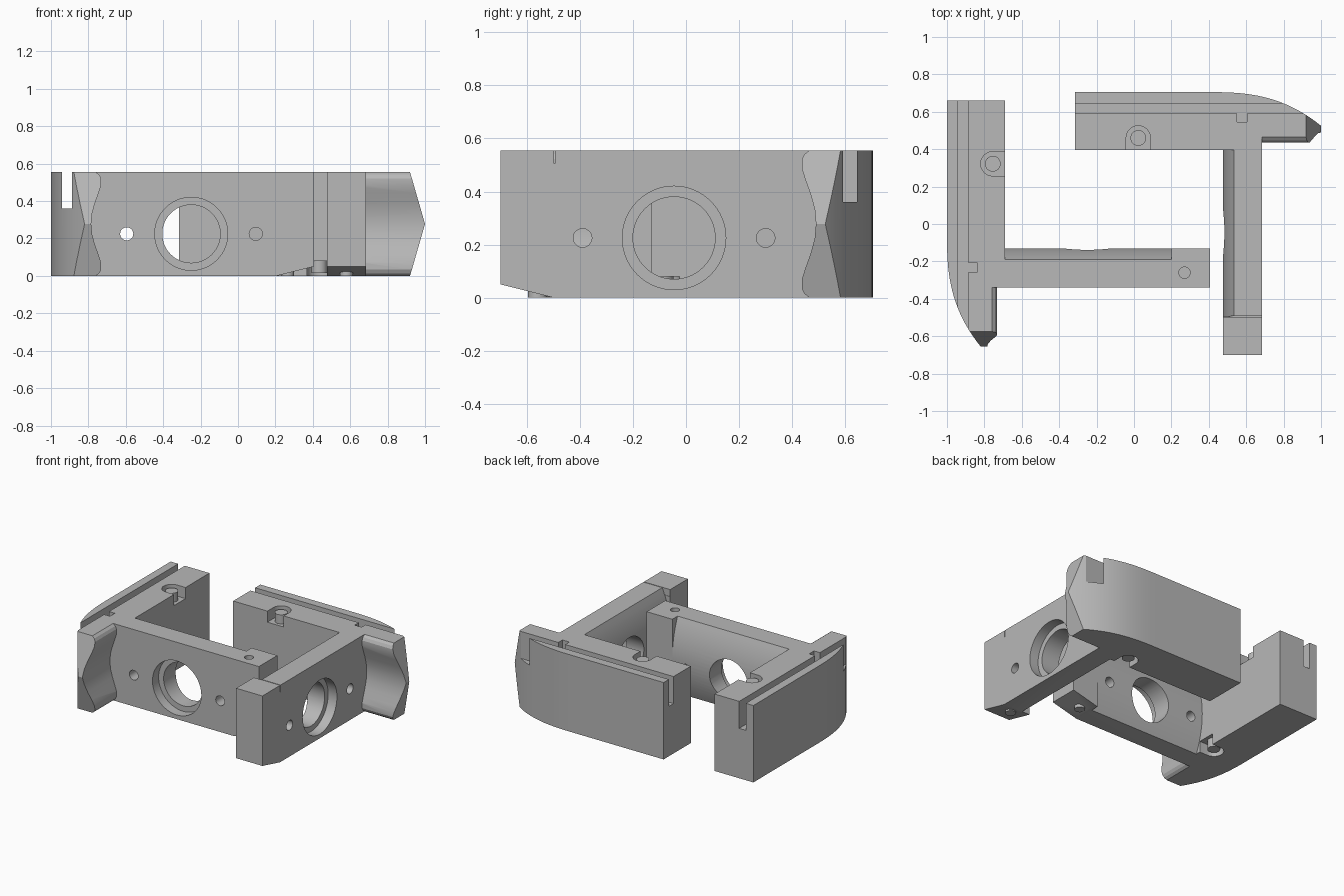
import bpy, bmesh, math
from mathutils import Vector

if "Cube" in bpy.data.objects:
    bpy.data.objects.remove(bpy.data.objects["Cube"])

H = 0.555
MID = H / 2

mat = bpy.data.materials.new("plain grey")
mat.use_nodes = True
grey = (0.48, 0.48, 0.48, 1)
mat.diffuse_color = grey
mat.node_tree.nodes["Principled BSDF"].inputs["Base Color"].default_value = grey


def prism(name, points, axis, lo, hi):
    """Extrude a 2D profile along an axis (0 = arm, 1 = bar, 2 = up)."""
    others = [i for i in range(3) if i != axis]
    bm = bmesh.new()
    verts = []
    for p in points:
        co = [0, 0, 0]
        co[others[0]], co[others[1]], co[axis] = p[0], p[1], lo
        verts.append(bm.verts.new(co))
    face = bm.faces.new(verts)
    ext = bmesh.ops.extrude_face_region(bm, geom=[face])
    move = Vector((0, 0, 0))
    move[axis] = hi - lo
    top = [g for g in ext["geom"] if isinstance(g, bmesh.types.BMVert)]
    bmesh.ops.translate(bm, verts=top, vec=move)
    bmesh.ops.recalc_face_normals(bm, faces=bm.faces)
    mesh = bpy.data.meshes.new(name)
    bm.to_mesh(mesh)
    bm.free()
    mesh.materials.append(mat)
    ob = bpy.data.objects.new(name, mesh)
    bpy.context.collection.objects.link(ob)
    return ob


def rect(a, b, c, d):
    return [(a, c), (b, c), (b, d), (a, d)]


def circle(x, y, r, n=40):
    return [(x + r * math.cos(math.tau * i / n), y + r * math.sin(math.tau * i / n))
            for i in range(n)]


def combine(ob, tool, operation="DIFFERENCE"):
    """Apply a boolean and remove the tool."""
    mod = ob.modifiers.new("combine", "BOOLEAN")
    mod.object, mod.operation, mod.solver = tool, operation, "EXACT"
    bpy.context.view_layer.update()
    mesh = bpy.data.meshes.new_from_object(
        ob.evaluated_get(bpy.context.evaluated_depsgraph_get()))
    ob.modifiers.clear()
    ob.data = mesh
    bpy.data.objects.remove(tool)


def make_bar(name):
    # bar whose outer side sweeps inward toward the tail
    curve = [(0.18 * (1 - i / 20) ** 2.7, 0.6 * i / 20) for i in range(21)]
    bar = prism(name, curve + [(0, 1.315), (0.31, 1.315), (0.31, 0)], 2, 0, H)
    # waisted inner side of the tail
    half = [(0, 0.215), (0.2, 0.22), (0.4, 0.235), (0.6, 0.255), (0.75, 0.268),
            (0.88, 0.268), (0.95, 0.258), (1, 0.24)]
    waist = [(u, MID - t * MID) for t, u in reversed(half)]
    waist += [(u, MID + t * MID) for t, u in half[1:]]
    waist = [(0.24, -0.1)] + waist + [(0.24, 0.7), (0.5, 0.7), (0.5, -0.1)]
    combine(bar, prism("cut", waist, 1, -0.2, 0.315))
    # pointed tip
    tip = [(-0.1, -0.1), (0.109, -0.1), (0, MID), (0.109, H + 0.1), (-0.1, H + 0.1)]
    combine(bar, prism("cut", tip, 0, -0.1, 0.5))
    return bar


def make_arm():
    # arm with sloped underside at its free end
    arm = prism("arm", [(0.2, 0), (1.205, 0), (1.405, 0.05), (1.405, H), (0.2, H)],
                1, 0.315, 0.525)
    # bowed inner face
    bow = [(0.525 - 0.06 * (i / 10) ** 2, MID + i / 10 * MID) for i in range(-10, 11)]
    bow = [(0.465, -0.1)] + bow + [(0.465, H + 0.1), (0.6, H + 0.1), (0.6, -0.1)]
    combine(arm, prism("cut", bow, 0, 0.31, 1.2))
    # central stepped bore and two side holes
    combine(arm, prism("cut", circle(0.75, 0.225, 0.155, 64), 1, 0.2, 0.7))
    combine(arm, prism("cut", circle(0.75, 0.225, 0.195, 64), 1, 0.2, 0.385))
    for u in (0.405, 1.095):
        combine(arm, prism("cut", circle(u, 0.225, 0.035), 1, 0.2, 0.7))
    # locating peg underneath
    combine(arm, prism("peg", circle(1.265, 0.42, 0.035), 2, 0.0, 0.1), "UNION")
    return arm


def pocket(v):
    """Slot with a round closed end, open at the inner face."""
    arc = [(0.245 + 0.065 * math.cos(a), v + 0.065 * math.sin(a))
           for a in [math.pi * (0.5 + i / 16) for i in range(17)]]
    return arc + [(0.4, v - 0.065), (0.4, v + 0.065)]


def make_bracket(name, place, pin_hole):
    ob = make_bar(name)
    combine(ob, make_arm(), "UNION")
    # long groove and its small side notch
    combine(ob, prism("cut", rect(0.06, 0.113, -0.2, 1.5), 2, 0.36, 0.7))
    combine(ob, prism("cut", rect(0.1, 0.16, 0.395, 0.45), 2, 0.36, 0.7))
    # fastener pockets above and below
    for v, lo, hi, stud_lo, stud_hi in ((0.977, H - 0.08, 0.7, H - 0.1, H - 0.015),
                                        (0.565, -0.1, 0.08, 0.015, 0.1)):
        combine(ob, prism("cut", pocket(v), 2, lo, hi))
        combine(ob, prism("stud", circle(0.245, v, 0.042), 2, stud_lo, stud_hi), "UNION")
    # detail on the free end of the arm
    if pin_hole:
        combine(ob, prism("cut", circle(1.27, 0.395, 0.03), 2, H - 0.1, 0.7))
    else:
        combine(ob, prism("cut", rect(1.198, 1.203, 0.2, 0.7), 2, H - 0.05, 0.7))
    # move into place
    for vert in ob.data.vertices:
        vert.co = place(*vert.co)
    bm = bmesh.new()
    bm.from_mesh(ob.data)
    bmesh.ops.recalc_face_normals(bm, faces=bm.faces)
    bm.to_mesh(ob.data)
    bm.free()
    bpy.ops.object.select_all(action="DESELECT")
    ob.select_set(True)
    bpy.context.view_layer.objects.active = ob
    bpy.ops.object.shade_smooth_by_angle(angle=math.radians(25))


make_bracket("right_bracket", lambda u, v, z: (u - 1, v - 0.655, z), True)
make_bracket("left_bracket", lambda u, v, z: (1 - v, 0.705 - u, z), False)
